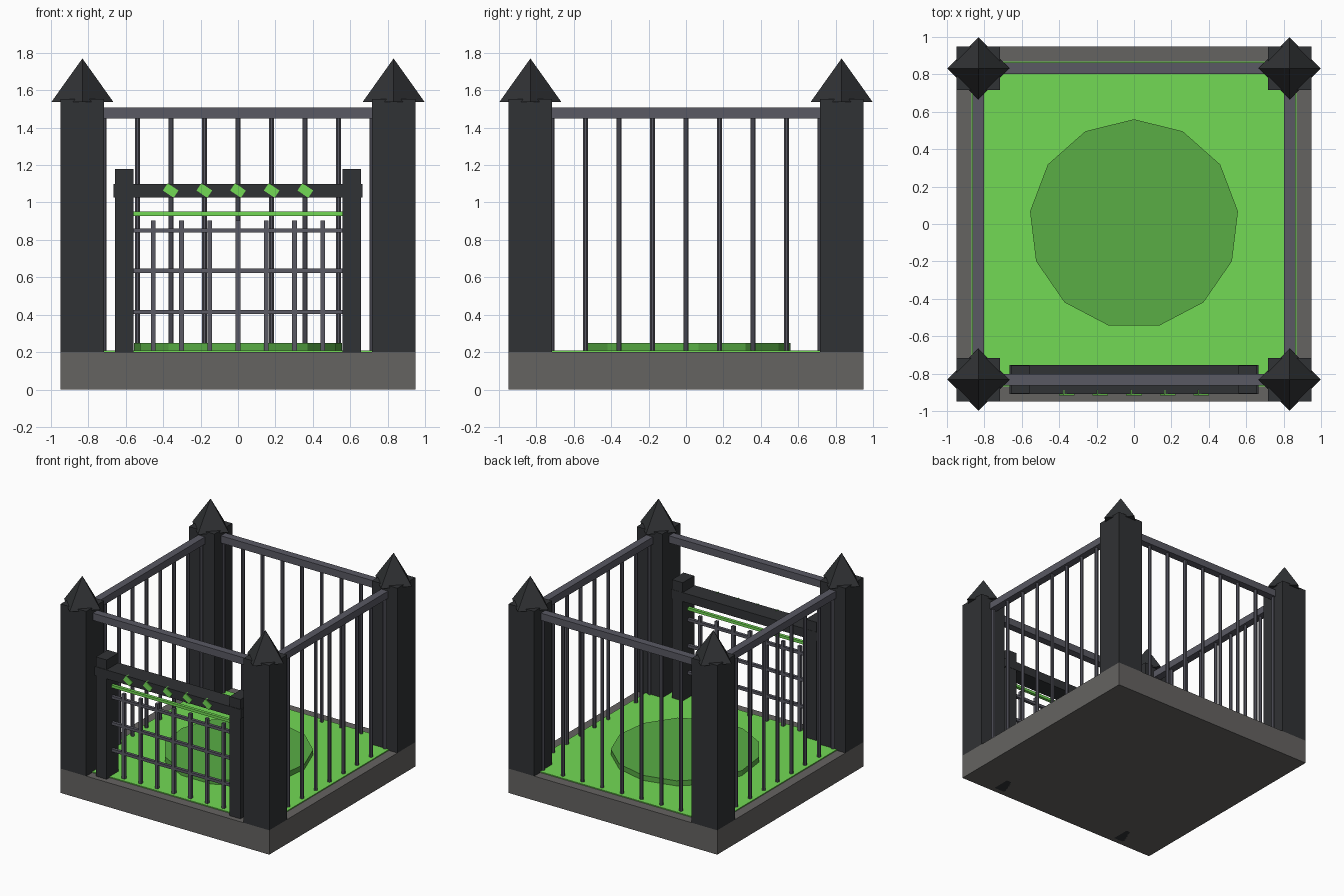
import bpy, bmesh
from math import pi, radians, cos, sin

if "Cube" in bpy.data.objects:
    bpy.data.objects.remove(bpy.data.objects["Cube"])


def material(name, rgb):
    m = bpy.data.materials.new(name)
    m.diffuse_color = (*rgb, 1)
    m.use_nodes = True
    m.node_tree.nodes["Principled BSDF"].inputs["Base Color"].default_value = m.diffuse_color
    return m


STONE = material("stone", (0.13, 0.125, 0.12))
DARK = material("dark_iron", (0.03, 0.032, 0.035))
IRON = material("iron", (0.10, 0.10, 0.125))
GREEN = material("bright_green", (0.17, 0.70, 0.09))
MOSS = material("moss_green", (0.10, 0.42, 0.06))


def finish(name, bm, mat):
    mesh = bpy.data.meshes.new(name)
    bm.to_mesh(mesh)
    bm.free()
    mesh.materials.append(mat)
    ob = bpy.data.objects.new(name, mesh)
    bpy.context.collection.objects.link(ob)
    return ob


def box(name, x, y, z, mat):
    """Box from (min, max) ranges."""
    bm = bmesh.new()
    bmesh.ops.create_cube(bm, size=1)
    for v in bm.verts:
        v.co = [r[0] + (c + 0.5) * (r[1] - r[0]) for c, r in zip(v.co, (x, y, z))]
    return finish(name, bm, mat)


def cone(name, x, y, z0, z1, r0, r1, sides, mat, turn=0):
    """Upright prism or cone whose first corner points along +y."""
    bm = bmesh.new()
    rings = []
    for r, z in ((r0, z0), (r1, z1)):
        n = sides if r else 1
        rings.append([bm.verts.new((x + r * sin(turn + 2 * pi * i / sides),
                                    y + r * cos(turn + 2 * pi * i / sides), z))
                      for i in range(n)])
    low, high = rings
    bm.faces.new(low)
    for i in range(sides):
        j = (i + 1) % sides
        top = [high[j], high[i]] if r1 else [high[0]]
        bm.faces.new([low[i], low[j]] + top)
    if r1:
        bm.faces.new(high)
    bmesh.ops.recalc_face_normals(bm, faces=bm.faces)
    return finish(name, bm, mat)


def around(c, half):
    return (c - half, c + half)


P = 0.832   # centre line of the fence

# Base, floor and round mound
box("base_slab", (-0.948, 0.948), (-0.948, 0.948), (0, 0.2), STONE)
box("floor", (-0.87, 0.87), (-0.87, 0.87), (0.19, 0.208), GREEN)
cone("floor_disc", 0, 0, 0.2, 0.25, 0.56, 0.56, 13, MOSS)

# Corner posts with four-sided caps
for sx in (-1, 1):
    for sy in (-1, 1):
        box("corner_post", around(sx * P, 0.116), around(sy * P, 0.116), (0.2, 1.553), DARK)
        cone("post_cap", sx * P, sy * P, 1.537, 1.77, 0.166, 0, 4, DARK)

# Top rails on all four sides
for s in (-1, 1):
    box("rail_across", (-0.74, 0.74), around(s * P, 0.031), (1.448, 1.507), IRON)
    box("rail_along", around(s * P, 0.031), (-0.74, 0.74), (1.448, 1.507), IRON)

# Round fence bars on back, left and right
for i in range(-4, 5):
    t = i * 0.179
    for x, y in ((t, P), (P, t), (-P, t)):
        cone("fence_bar", x, y, 0.2, 1.46, 0.015, 0.015, 8, IRON, pi / 8)

# Gate frame
for s in (-1, 1):
    box("gate_post", around(s * 0.608, 0.049), (-0.906, -0.756), (0, 1.18), DARK)
box("gate_beam", (-0.665, 0.665), (-0.91, -0.754), (1.027, 1.1), DARK)

# Gate grille
for i in range(-3, 4):
    box("gate_picket", around(i * 0.151, 0.0125), around(-P, 0.0125), (0.2, 0.905), IRON)
for z in (0.415, 0.635, 0.85):
    box("gate_crossbar", (-0.56, 0.56), around(-P, 0.0125), around(z, 0.0115), IRON)
box("gate_green_strip", (-0.56, 0.56), around(-P, 0.0125), around(0.94, 0.011), GREEN)

# Tilted studs on the beam
for i in range(-2, 3):
    stud = box("beam_stud", around(0, 0.035), around(0, 0.015), around(0, 0.0235), GREEN)
    stud.location = (i * 0.18, -0.902, 1.064)
    stud.rotation_euler.y = radians(34)
